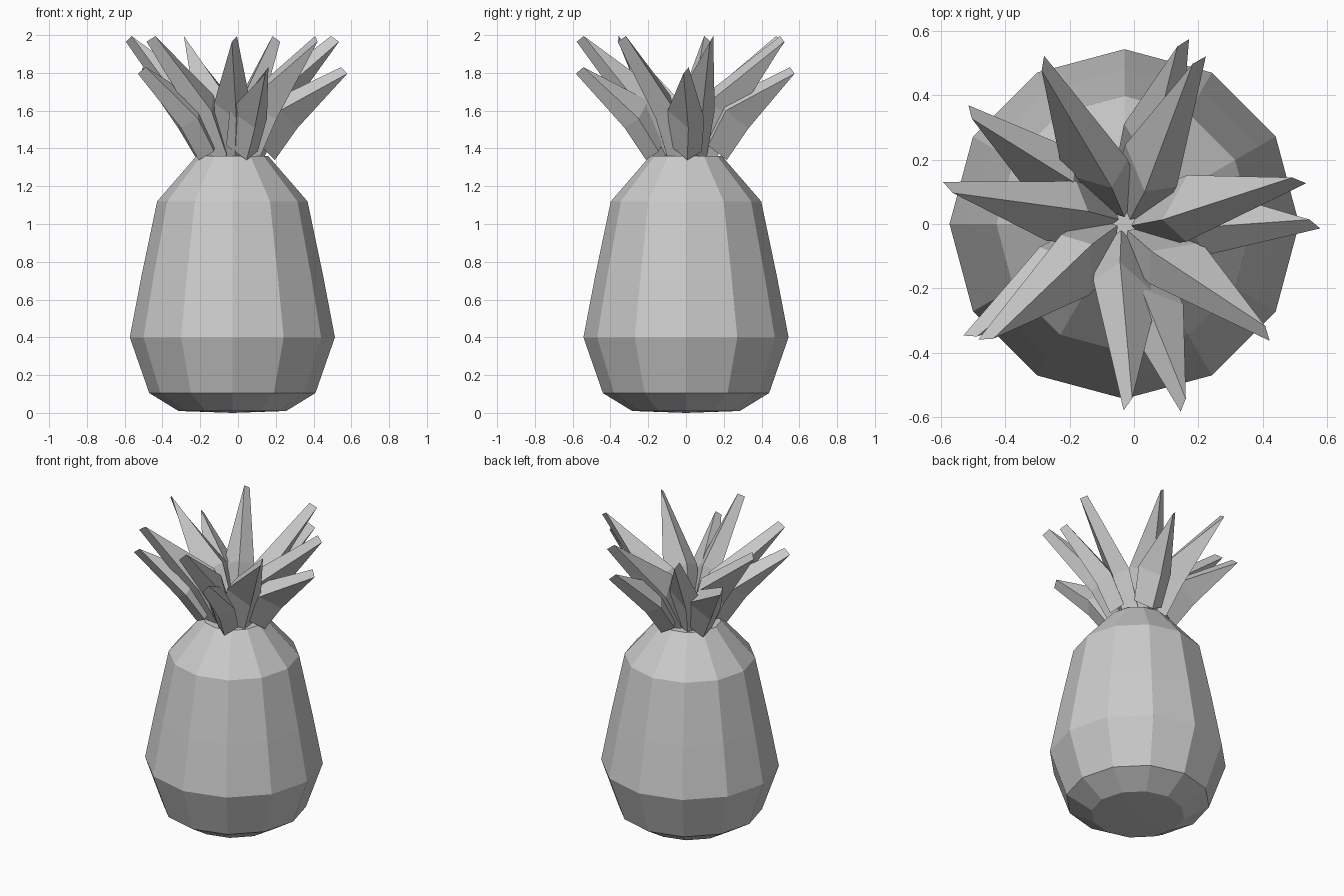
import bpy
import bmesh
from math import sin, cos, pi, atan2, hypot, radians
from mathutils import Vector, Matrix

if "Cube" in bpy.data.objects:
    bpy.data.objects.remove(bpy.data.objects["Cube"])

CENTRE = Vector((-0.03, 0, 0))


def finish(bm, name):
    bmesh.ops.recalc_face_normals(bm, faces=bm.faces)
    mesh = bpy.data.meshes.new(name)
    bm.to_mesh(mesh)
    bm.free()
    obj = bpy.data.objects.new(name, mesh)
    obj.location = CENTRE
    bpy.context.collection.objects.link(obj)
    return obj


# Fruit body: twelve-sided lathe (radius, height)
def build_body():
    profile = [(0.285, 0.01), (0.44, 0.105), (0.543, 0.40),
               (0.48, 0.73), (0.398, 1.12), (0.19, 1.36)]
    sides = 12
    bm = bmesh.new()
    rings = [[bm.verts.new((r * cos(2 * pi * i / sides), r * sin(2 * pi * i / sides), z))
              for i in range(sides)] for r, z in profile]
    for low, high in zip(rings, rings[1:]):
        for i in range(sides):
            j = (i + 1) % sides
            bm.faces.new((low[i], low[j], high[j], high[i]))
    bottom = bm.verts.new((0, 0, 0))
    for i in range(sides):
        bm.faces.new((rings[0][(i + 1) % sides], rings[0][i], bottom))
    bm.faces.new(rings[-1])
    finish(bm, "fruit_body")


# Leaf: thick twisted blade lofted from a base and a shoulder section to a tip edge
# sections are (radius, height, width, thickness, twist in degrees)
def build_leaf(name, angle, sections):
    (r0, z0), (r1, z1) = sections[0][:2], sections[-1][:2]
    lean = atan2(r1 - r0, z1 - z0)
    down = Vector((cos(lean), 0, -sin(lean)))
    side = Vector((0, 1, 0))
    turn = Matrix.Rotation(angle, 3, 'Z')
    bm = bmesh.new()
    loops = []
    for r, z, width, thick, twist in sections:
        t = radians(twist)
        across = (side * cos(t) + down * sin(t)) * width / 2
        normal = (down * cos(t) - side * sin(t)) * thick / 2
        centre = Vector((r, 0, z))
        loops.append([bm.verts.new(turn @ (centre + across * u + normal * v))
                      for u, v in ((1, 1), (1, -1), (-1, -1), (-1, 1))])
    for low, high in zip(loops, loops[1:]):
        for i in range(4):
            j = (i + 1) % 4
            bm.faces.new((low[i], low[j], high[j], high[i]))
    bm.faces.new(loops[0])
    bm.faces.new(loops[-1])
    bmesh.ops.remove_doubles(bm, verts=bm.verts, dist=1e-4)
    finish(bm, name)


build_body()

# Crown: five lower leaves and seven upper leaves
LOWER = [(0.165, 1.40, 0.14, 0.10, 50), (0.275, 1.58, 0.17, 0.11, 50), (0.592, 1.813, 0, 0.055, 30)]
UPPER = [(0.09, 1.38, 0.15, 0.10, 50), (0.20, 1.62, 0.18, 0.11, 50), (0.56, 1.98, 0, 0.055, 30)]
for i in range(5):
    build_leaf(f"lower_leaf_{i + 1}", 2 * pi * i / 5, LOWER)
for i in range(7):
    build_leaf(f"upper_leaf_{i + 1}", radians(14) + 2 * pi * i / 7, UPPER)
